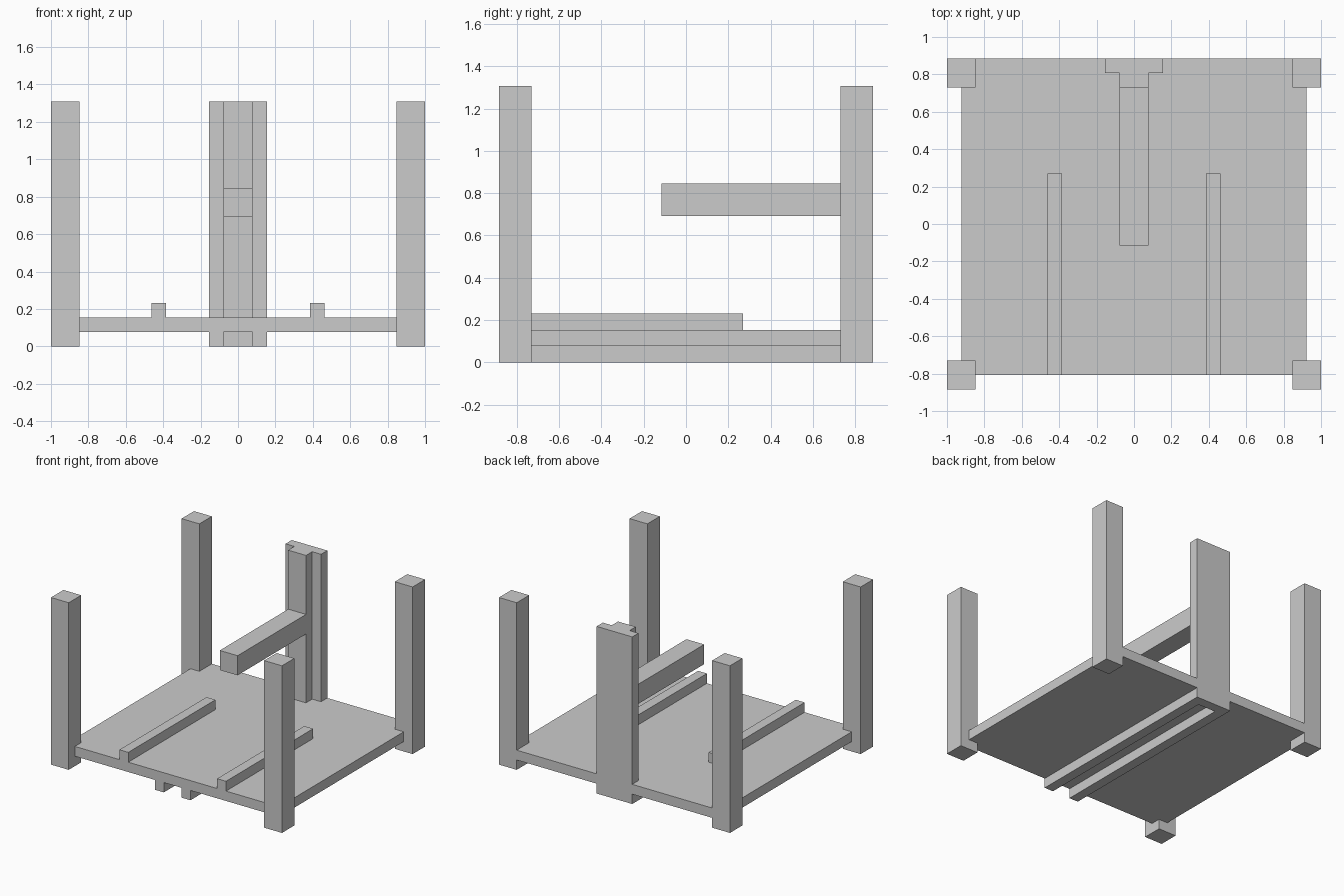
import bpy
import bmesh

if "Cube" in bpy.data.objects:
    bpy.data.objects.remove(bpy.data.objects["Cube"])

U = 2 / 26  # the model sits on a regular module


def prism(name, outline, z0, z1):
    """Extrude a plan outline (in modules) from z0 to z1."""
    bm = bmesh.new()
    base = bm.faces.new([bm.verts.new((x * U, y * U, z0 * U)) for x, y in outline])
    ext = bmesh.ops.extrude_face_region(bm, geom=[base])
    top = [v for v in ext["geom"] if isinstance(v, bmesh.types.BMVert)]
    bmesh.ops.translate(bm, vec=(0, 0, (z1 - z0) * U), verts=top)
    bmesh.ops.recalc_face_normals(bm, faces=bm.faces)
    mesh = bpy.data.meshes.new(name)
    bm.to_mesh(mesh)
    bm.free()
    obj = bpy.data.objects.new(name, mesh)
    bpy.context.collection.objects.link(obj)
    return obj


def box(name, x0, x1, y0, y1, z0, z1):
    return prism(name, [(x0, y0), (x1, y0), (x1, y1), (x0, y1)], z0, z1)


def mirrored(half):
    """Complete a right-hand outline with its mirror image in x."""
    return half + [(-x, y) for x, y in reversed(half)]


# Floor panel, notched around the corner posts and the rear column
prism("floor_panel", mirrored([
    (11, -10.5), (11, -9.5), (12, -9.5), (12, 9.5), (11, 9.5),
    (11, 11.5), (2, 11.5), (2, 10.5)]), 1, 2)

# Rear column: flange down to the ground, web standing on the floor
box("column_flange", -2, 2, 10.5, 11.5, 0, 17)
box("column_web", -1, 1, 9.5, 10.5, 2, 17)

# Cantilevered arm
box("arm", -1, 1, -1.5, 9.5, 9, 11)

for side, s in (("left", -1), ("right", 1)):
    # Corner posts
    for end, e in (("front", -1), ("back", 1)):
        xs, ys = sorted((11 * s, 13 * s)), sorted((9.5 * e, 11.5 * e))
        box(f"{end}_{side}_post", *xs, *ys, 0, 17)
    # Rails above and below the floor
    box(f"{side}_upper_rail", *sorted((5 * s, 6 * s)), -10.5, 3.5, 2, 3)
    box(f"{side}_lower_rail", *sorted((1 * s, 2 * s)), -10.5, 10.5, 0, 1)
